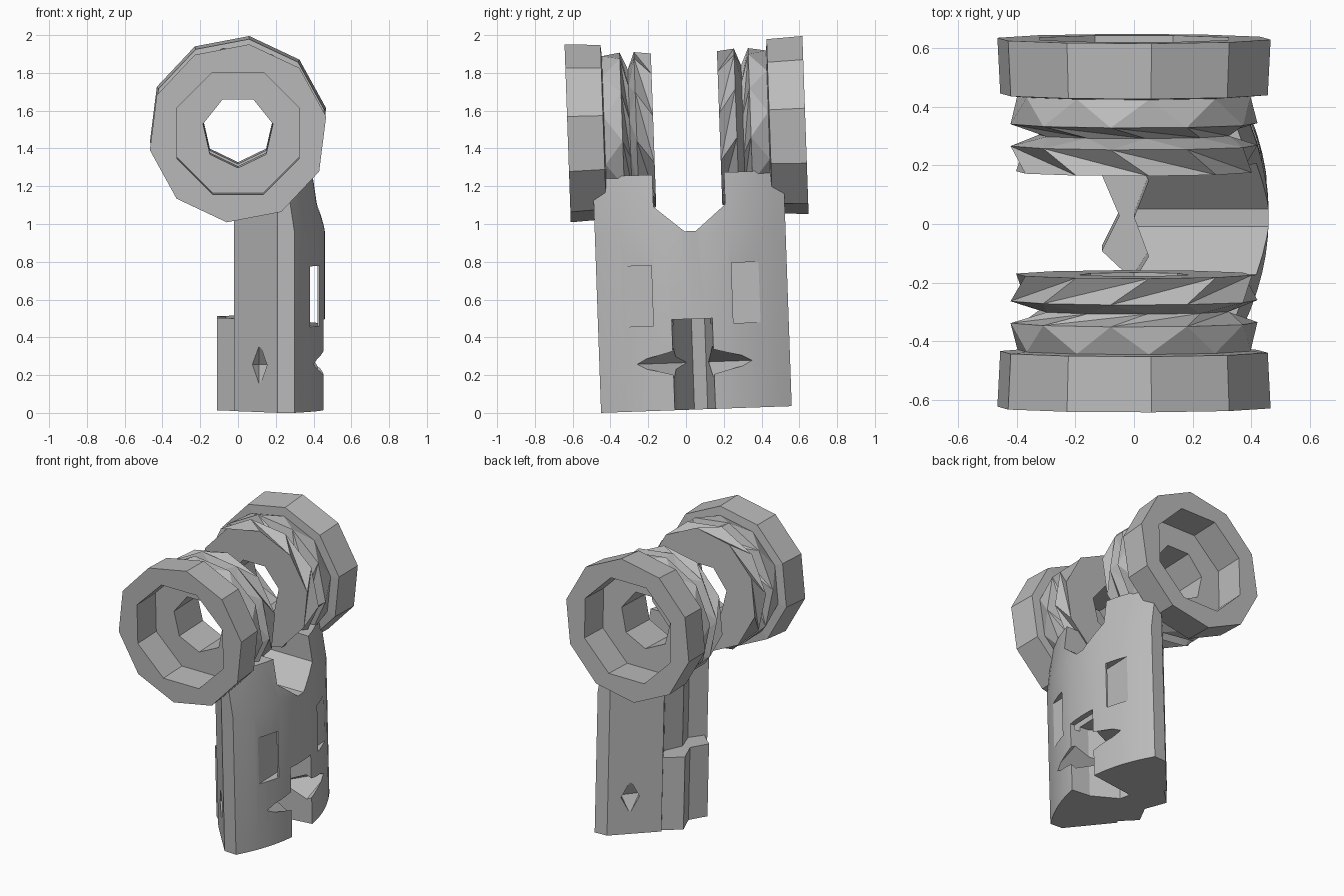
import bpy, bmesh
from math import sin, cos, pi
from mathutils import Matrix

cube = bpy.data.objects.get("Cube")
if cube:
    bpy.data.objects.remove(cube)

grey = bpy.data.materials.new("plain grey")
grey.use_nodes = True
grey.diffuse_color = (0.5, 0.5, 0.5, 1)
bsdf = next(n for n in grey.node_tree.nodes if n.type == 'BSDF_PRINCIPLED')
bsdf.inputs["Base Color"].default_value = grey.diffuse_color

AXIS_Z = 1.485


def loft(name, sections, triangles=False):
    """Closed solid through rings with equal point counts."""
    bm = bmesh.new()
    rings = [[bm.verts.new(p) for p in ring] for ring in sections]
    for a, b in zip(rings, rings[1:]):
        for i in range(len(a)):
            j = (i + 1) % len(a)
            if triangles:
                bm.faces.new((a[i], a[j], b[i]))
                bm.faces.new((a[j], b[j], b[i]))
            else:
                bm.faces.new((a[i], a[j], b[j], b[i]))
    bm.faces.new(rings[0])
    bm.faces.new(rings[-1])
    bmesh.ops.recalc_face_normals(bm, faces=bm.faces)
    mesh = bpy.data.meshes.new(name)
    bm.to_mesh(mesh)
    bm.free()
    mesh.materials.append(grey)
    obj = bpy.data.objects.new(name, mesh)
    bpy.context.collection.objects.link(obj)
    return obj


def prism(name, plan, low, high):
    return loft(name, [[(x, y, z) for x, y in plan] for z in (low, high)])


def circle(y, radius, sides, phase):
    """Polygon around the ring axis; phase is in steps of one side."""
    return [(radius * cos(2 * pi * (i + phase) / sides), y,
             AXIS_Z + radius * sin(2 * pi * (i + phase) / sides)) for i in range(sides)]


def bore(y0, y1, radius, sides, phase):
    return loft("bore_cutter", [circle(y, radius, sides, phase) for y in (y0, y1)])


def box(x0, x1, y0, y1, z0, z1):
    return prism("slot_cutter", [(x0, y0), (x1, y0), (x1, y1), (x0, y1)], z0, z1)


def spike(center, radii):
    bm = bmesh.new()
    bmesh.ops.create_uvsphere(bm, u_segments=4, v_segments=2, radius=1)
    bmesh.ops.scale(bm, vec=radii, verts=bm.verts)
    bmesh.ops.translate(bm, vec=center, verts=bm.verts)
    mesh = bpy.data.meshes.new("spike_cutter")
    bm.to_mesh(mesh)
    bm.free()
    mesh.materials.append(grey)
    obj = bpy.data.objects.new("spike_cutter", mesh)
    bpy.context.collection.objects.link(obj)
    return obj


def cut(target, cutter, operation='DIFFERENCE'):
    mod = target.modifiers.new("cut", 'BOOLEAN')
    mod.operation, mod.solver, mod.object = operation, 'EXACT', cutter
    bpy.context.view_layer.objects.active = target
    bpy.ops.object.modifier_apply(modifier=mod.name)
    bpy.data.objects.remove(cutter)


# Curved body plate with slanted rear walls and a central groove
outer = [(0.46 - 0.16 * (k / 8) ** 2, 0.505 * k / 8) for k in range(-8, 9)]
inner = [(0.21, 0.5), (-0.02, 0.24), (0.05, 0.13), (0.0, 0.0), (0.05, -0.13),
         (-0.02, -0.24), (0.21, -0.5)]
plan = outer + inner


def body_section(z, taper):
    return [(x - (taper if x > 0.25 else 0), y, z) for x, y in plan]


body = loft("body", [body_section(0, 0), body_section(0.95, 0), body_section(1.25, 0.045)])

# Lower rear block with a notched ledge
block = prism("rear_block", [(0.2, 0.42), (-0.11, 0.13), (-0.05, -0.01), (-0.11, -0.13),
                             (0.2, -0.42)], 0, 0.49)
cut(body, block, 'UNION')

# Saddle between the two arms
saddle = [(-0.19, 1.9), (-0.19, 1.08), (-0.03, 0.945), (0.03, 0.945), (0.19, 1.08), (0.19, 1.9)]
cut(body, loft("saddle_cutter", [[(x, y, z) for y, z in saddle] for x in (-1, 1)]))

# Bottom slot and star-shaped recess in the outer face
cut(body, prism("notch_cutter", [(0.6, 0.12), (0.13, 0.06), (0.15, -0.01), (0.32, -0.1),
                                 (0.6, -0.13)], -0.1, 0.48))
cut(body, spike((0.42, 0, 0.25), (0.24, 0.33, 0.12)))

# Strap slots joined by a tunnel, and wall dimples
for side in (-1, 1):
    cut(body, box(0.38, 0.6, side * 0.255 - 0.043, side * 0.255 + 0.043, 0.45, 0.77))
    cut(body, spike((0.11, side * 0.4, 0.25), (0.07, 0.1, 0.11)))
cut(body, box(0.38, 0.42, -0.4, 0.4, 0.45, 0.77))

# Clear the counterbores and holes through the body arms
for side in (-1, 1):
    cut(body, bore(side * 0.43, side * 0.9, 0.35, 8, 0.5))
cut(body, bore(-0.9, 0.9, 0.19, 7, 0.25))

# Ring hubs: flange, collar, groove and inner collar
parts = [body]
profile = [(0.63, 0.475, 0), (0.44, 0.465, 0), (0.435, 0.405, 0), (0.34, 0.425, 0.5),
           (0.3, 0.33, 0), (0.265, 0.425, 0.5), (0.175, 0.41, 0)]
for side, name in ((-1, "front_ring"), (1, "back_ring")):
    ring = loft(name, [circle(side * y, r, 10, p + 0.3) for y, r, p in profile], True)
    cut(ring, bore(side * 0.43, side * 0.9, 0.35, 8, 0.5))
    cut(ring, bore(side * 0.1, side * 0.9, 0.19, 7, 0.25))
    parts.append(ring)

# Slight lean of the whole bracket
lean = Matrix.Translation((0, 0.055, 0.018)) @ Matrix.Rotation(0.035, 4, 'X')
for obj in parts:
    obj.data.transform(lean)

# Smooth the curved outer plate only
bpy.ops.object.select_all(action='DESELECT')
body.select_set(True)
bpy.context.view_layer.objects.active = body
bpy.ops.object.shade_smooth_by_angle(angle=0.35)
